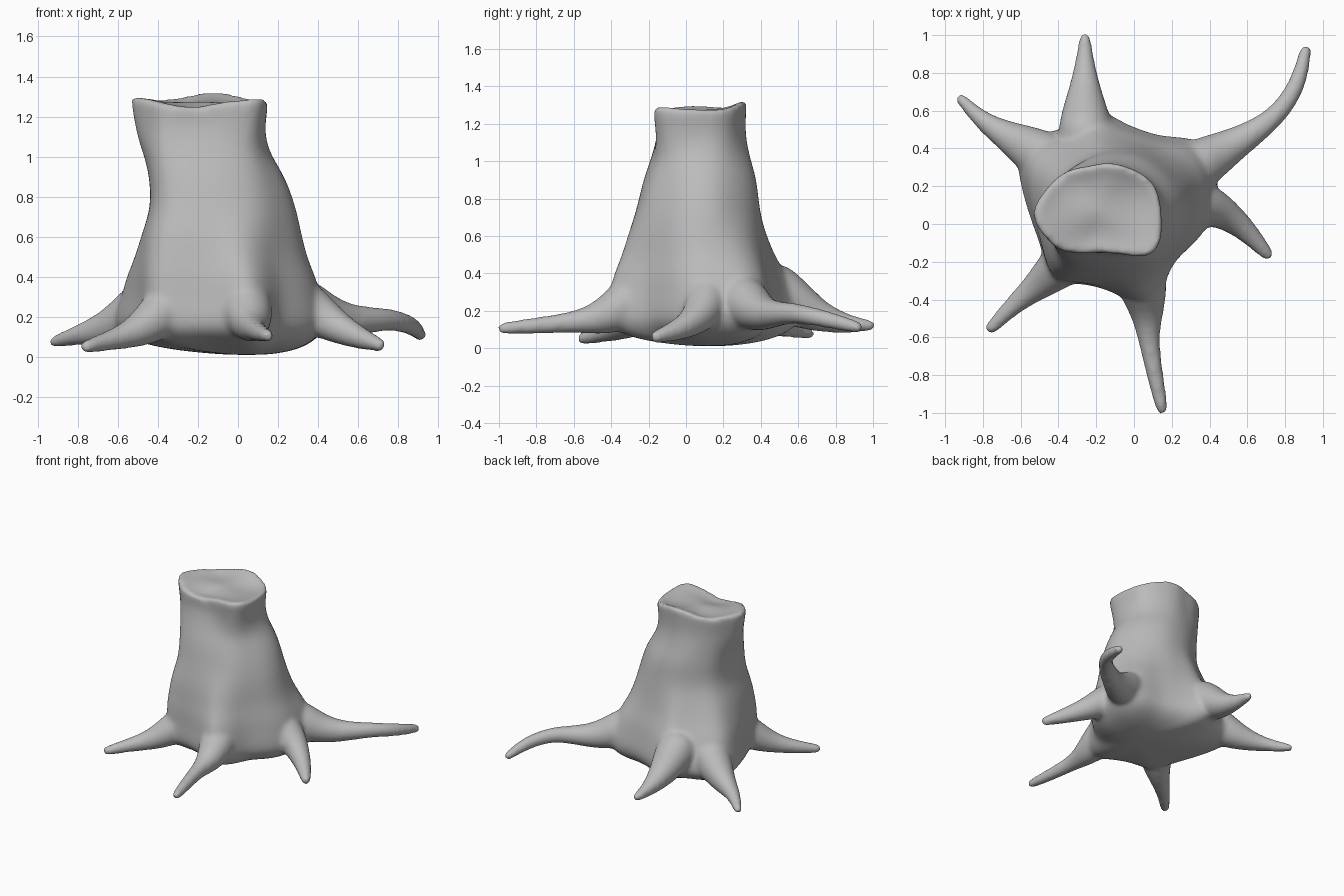
import bpy, bmesh
from math import sin, cos, pi, radians
from mathutils import Vector

cube = bpy.data.objects.get("Cube")
if cube:
    bpy.data.objects.remove(cube, do_unlink=True)

bark = bpy.data.materials.new("grey_bark")
bark.use_nodes = True
GREY = (0.5, 0.5, 0.5, 1)
bark.diffuse_color = GREY
bark.node_tree.nodes["Principled BSDF"].inputs["Base Color"].default_value = GREY

bm = bmesh.new()


def loft(rings):
    """Skin a closed solid through rings of points."""
    rows = [[bm.verts.new(p) for p in ring] for ring in rings]
    n = len(rows[0])
    for low, high in zip(rows, rows[1:]):
        for i in range(n):
            j = (i + 1) % n
            bm.faces.new((low[i], low[j], high[j], high[i]))
    bm.faces.new(rows[0][::-1])
    bm.faces.new(rows[-1])


def limb(path, sides=8):
    """Tapered round limb through (x, y, z, radius) stations."""
    pts = [Vector(p[:3]) for p in path]
    rings = []
    for k, p in enumerate(pts):
        d = (pts[min(k + 1, len(pts) - 1)] - pts[max(k - 1, 0)]).normalized()
        side = Vector((0, 0, 1)).cross(d).normalized()
        up = d.cross(side)
        r = path[k][3] * 1.1
        ring = [p + r * (cos(a) * side + sin(a) * up)
                for a in (2 * pi * i / sides for i in range(sides))]
        rings.append(ring)
    # rounded end
    tip = pts[-1]
    rings.append([tip + (q - tip) * 0.8 + d * path[-1][3] * 0.7 for q in rings[-1]])
    loft(rings)


# Trunk outlines: radii every 15 degrees from +x
TOP = (.32, .32, .31, .28, .26, .25, .24, .23, .25, .27, .29, .31,
       .36, .35, .32, .31, .27, .24, .23, .24, .28, .37, .37, .34)
WAIST = (.36, .36, .34, .33, .325, .32, .31, .31, .31, .32, .34, .34,
         .34, .35, .38, .4, .36, .33, .32, .32, .33, .33, .33, .35)
BASE = (.5, .52, .6, .57, .46, .45, .48, .61, .52, .6, .65, .55,
        .49, .46, .47, .53, .43, .41, .44, .55, .46, .38, .4, .45)

# Sections: height, centre x, centre y, scale, other outline, share of it
SECTIONS = [
    (.01, .05, .12, .15, BASE, 1),
    (.022, .02, .11, .42, BASE, 1),
    (.05, -.03, .08, .7, BASE, 1),
    (.09, -.06, .07, .88, BASE, 1),
    (.14, -.07, .06, .98, BASE, 1),
    (.2, -.07, .06, 1, BASE, 1),
    (.3, -.07, .06, 1.01, BASE, .82),
    (.4, -.08, .06, 1.05, BASE, .6),
    (.5, -.09, .06, 1.06, BASE, .35),
    (.62, -.09, .06, 1.07, BASE, .15),
    (.75, -.08, .07, 1.03, BASE, 0),
    (.9, -.11, .08, .97, TOP, .05),
    (1, -.15, .08, .92, TOP, .3),
    (1.07, -.17, .08, .93, TOP, .6),
    (1.15, -.18, .08, .95, TOP, .9),
]


def section(z, cx, cy, scale, other, share, tilt=0):
    """Outline blended from the waist, with an uneven height if tilted."""
    ring = []
    for i, (w, o) in enumerate(zip(WAIST, other)):
        a = i * pi / 12
        r = (w + (o - w) * share) * scale * 1.01
        lift = tilt * (sin(a) + 0.8 * cos(3 * (a - radians(75))))
        ring.append((cx + r * cos(a), cy + r * sin(a), z + lift))
    return ring


trunk = [section(*s) for s in SECTIONS]
# uneven broken rim with a shallow dished top
for z, scale, tilt in ((1.25, 1, .018), (1.29, 1.01, .022), (1.29, .94, .022),
                       (1.27, .75, .018), (1.265, .45, .01), (1.275, .15, 0)):
    trunk.append(section(z, -.18, .08, scale, TOP, 1, tilt))
loft(trunk)

# Roots growing out of the flared base
ROOTS = [
    # front
    [(.02, -.2, .32, .14), (.05, -.35, .21, .13), (.07, -.47, .155, .09),
     (.075, -.6, .14, .055), (.11, -.8, .12, .047), (.15, -.985, .105, .034)],
    # front right
    [(-.28, -.12, .3, .15), (-.43, -.26, .17, .11), (-.54, -.35, .11, .07),
     (-.65, -.44, .08, .05), (-.76, -.555, .05, .036)],
    # back right
    [(-.36, .28, .32, .16), (-.53, .39, .2, .13), (-.66, .46, .14, .085),
     (-.8, .54, .11, .05), (-.92, .665, .075, .032)],
    # back
    [(-.25, .38, .37, .16), (-.26, .55, .26, .14), (-.26, .7, .17, .09),
     (-.26, .85, .13, .053), (-.26, .99, .12, .032)],
    # long back left
    [(.25, .26, .3, .16), (.42, .36, .2, .12), (.58, .45, .175, .077),
     (.75, .56, .195, .055), (.87, .73, .16, .05), (.91, .925, .11, .034)],
    # left
    [(.25, .12, .32, .14), (.41, .1, .2, .11), (.52, .03, .135, .077),
     (.62, -.06, .09, .056), (.71, -.165, .06, .036)],
]
for path in ROOTS:
    limb(path)

bmesh.ops.recalc_face_normals(bm, faces=bm.faces)
mesh = bpy.data.meshes.new("tree_stump")
bm.to_mesh(mesh)
bm.free()
mesh.materials.append(bark)
stump = bpy.data.objects.new("tree_stump", mesh)
bpy.context.collection.objects.link(stump)

# Round the parts, fuse them and soften the joints
sub = stump.modifiers.new("round", 'SUBSURF')
sub.levels = sub.render_levels = 2
fuse = stump.modifiers.new("fuse", 'REMESH')
fuse.mode = 'VOXEL'
fuse.voxel_size = 0.014
fuse.use_smooth_shade = True
soft = stump.modifiers.new("soften", 'SMOOTH')
soft.factor = 0.5
soft.iterations = 20
